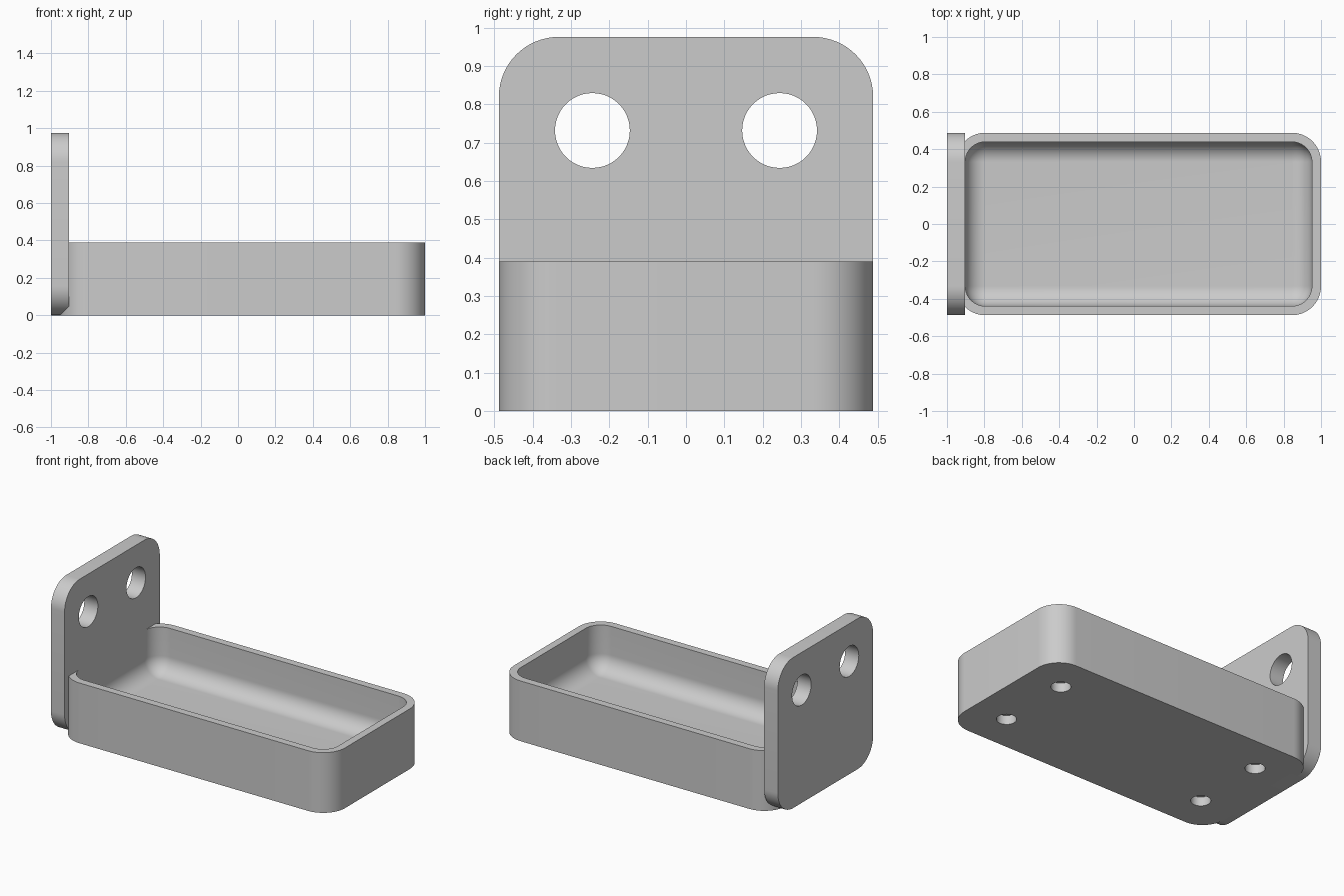
import bpy
import bmesh
from math import sin, cos, pi, radians
from mathutils import Matrix, Vector

cube = bpy.data.objects.get("Cube")
if cube:
    bpy.data.objects.remove(cube, do_unlink=True)

U = 2 / 41            # wall thickness, the module for every dimension
SEG = 16              # segments per rounded corner

GREY = (0.6, 0.6, 0.6, 1)
grey = bpy.data.materials.new("light_grey")
grey.use_nodes = True
grey.diffuse_color = GREY
grey.node_tree.nodes["Principled BSDF"].inputs["Base Color"].default_value = GREY


def rounded_rect(hx, hy, r, z):
    """Closed ring of points around a rounded rectangle."""
    pts = []
    for q, (sx, sy) in enumerate([(1, 1), (-1, 1), (-1, -1), (1, -1)]):
        for i in range(SEG + 1):
            a = (q + i / SEG) * pi / 2
            pts.append(Vector((sx * (hx - r) + r * cos(a), sy * (hy - r) + r * sin(a), z)))
    return pts


def loft(name, rings, matrix):
    """Skin successive rings and cap both ends."""
    bm = bmesh.new()
    loops = [[bm.verts.new(p) for p in ring] for ring in rings]
    n = len(loops[0])
    for low, high in zip(loops, loops[1:]):
        for i in range(n):
            j = (i + 1) % n
            bm.faces.new((low[i], low[j], high[j], high[i]))
    bm.faces.new(loops[0][::-1])
    bm.faces.new(loops[-1])
    bmesh.ops.remove_doubles(bm, verts=bm.verts, dist=1e-5)
    bmesh.ops.recalc_face_normals(bm, faces=bm.faces)
    bm.transform(matrix)
    mesh = bpy.data.meshes.new(name)
    bm.to_mesh(mesh)
    bm.free()
    mesh.materials.append(grey)
    obj = bpy.data.objects.new(name, mesh)
    bpy.context.collection.objects.link(obj)
    return obj


def drill(obj, centre, radius, depth, axis):
    """Cut a round hole centred on a point."""
    rot = (0, pi / 2, 0) if axis == "X" else (0, 0, 0)
    bpy.ops.mesh.primitive_cylinder_add(vertices=48, radius=radius, depth=depth,
                                        location=centre, rotation=rot)
    cutter = bpy.context.object
    cutter.name = "hole_cutter"
    cutter.hide_render = True
    mod = obj.modifiers.new("hole", "BOOLEAN")
    mod.operation, mod.solver, mod.object = "DIFFERENCE", "EXACT", cutter
    bpy.context.view_layer.objects.active = obj
    bpy.ops.object.modifier_apply(modifier=mod.name)
    bpy.data.objects.remove(cutter, do_unlink=True)


def smooth(obj):
    bpy.ops.object.select_all(action="DESELECT")
    obj.select_set(True)
    bpy.context.view_layer.objects.active = obj
    bpy.ops.object.shade_smooth_by_angle(angle=radians(30))


# Tray: outer wall, rim, then inner wall curving into the thick floor
HX, HY, HEIGHT, R, FLOOR = 20 * U, 10 * U, 8 * U, 3.2 * U, 2 * U
rings = [rounded_rect(HX, HY, R, 0), rounded_rect(HX, HY, R, HEIGHT),
         rounded_rect(HX - U, HY - U, R - U, HEIGHT)]
fillet = R - U
for i in range(SEG + 1):
    a = i / SEG * pi / 2
    inset = U + fillet * (1 - cos(a))
    rings.append(rounded_rect(HX - inset, HY - inset, fillet * cos(a),
                              FLOOR + fillet * (1 - sin(a))))
tray = loft("tray", rings, Matrix.Translation((U / 2, 0, 0)))

# Round recesses under the four corners
for x in (-15 * U, 15 * U):
    for y in (-5 * U, 5 * U):
        drill(tray, (x + U / 2, y, 0), 1.2 * U, 2.4 * U, "Z")

# Upright mounting plate with two screw holes
half = 10 * U
to_side = Matrix.Translation((-1, 0, half)) @ Matrix(((0, 0, 1, 0), (1, 0, 0, 0), (0, 1, 0, 0), (0, 0, 0, 1)))
plate = loft("mounting_plate", [rounded_rect(half, half, R, z) for z in (0, 2 * U)], to_side)
for y in (-5 * U, 5 * U):
    drill(plate, (-1 + U, y, 15 * U), 2 * U, 6 * U, "X")

for obj in (tray, plate):
    smooth(obj)
